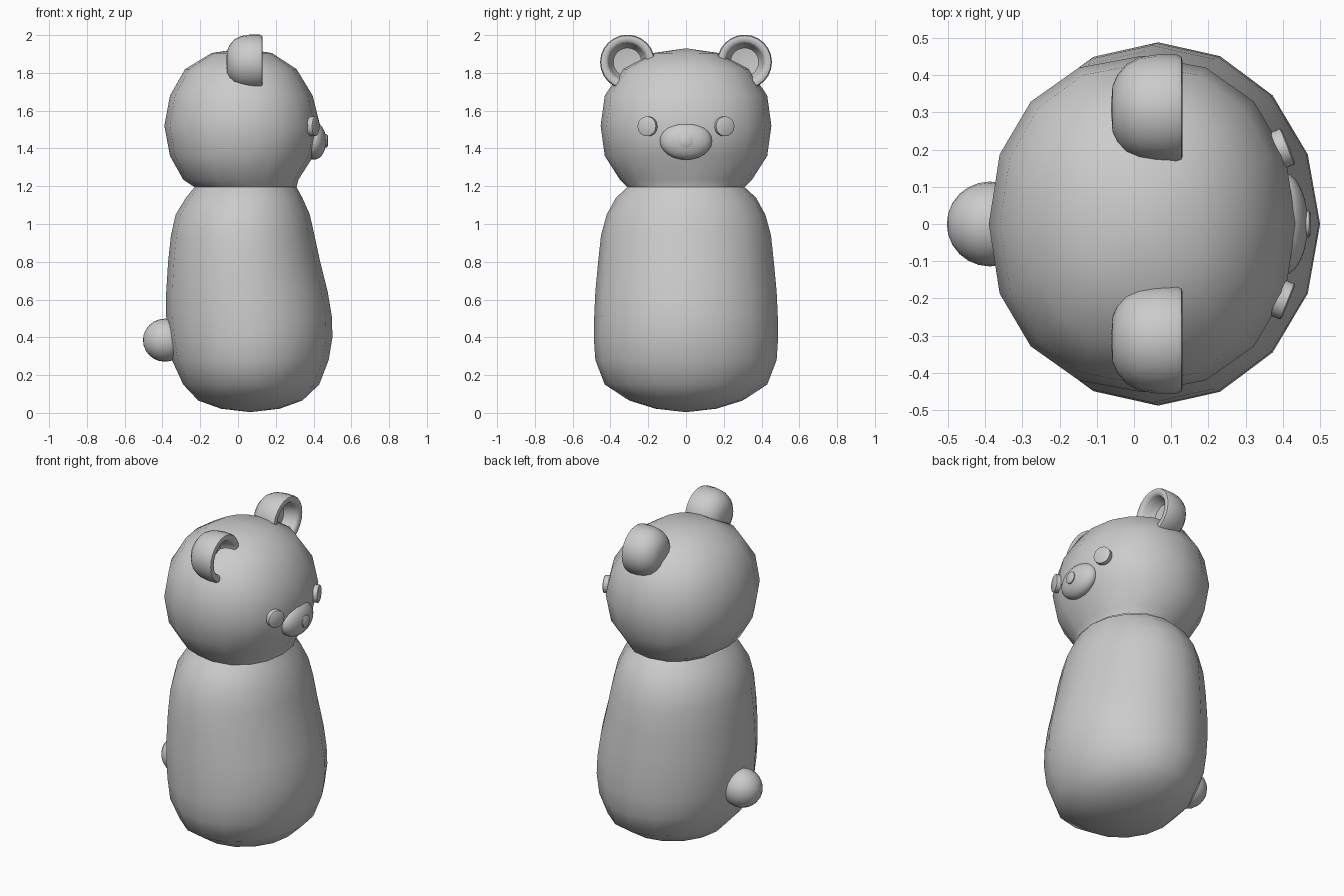
import bpy, bmesh, math
from mathutils import Vector

if "Cube" in bpy.data.objects:
    bpy.data.objects.remove(bpy.data.objects["Cube"])


def finish(name, bm, angle=40):
    bmesh.ops.recalc_face_normals(bm, faces=bm.faces[:])
    me = bpy.data.meshes.new(name)
    bm.to_mesh(me)
    bm.free()
    ob = bpy.data.objects.new(name, me)
    bpy.context.collection.objects.link(ob)
    bpy.ops.object.select_all(action='DESELECT')
    ob.select_set(True)
    bpy.context.view_layer.objects.active = ob
    bpy.ops.object.shade_smooth_by_angle(angle=math.radians(angle))
    return ob


def spow(v, e):
    return math.copysign(abs(v) ** e, v)


def loft(name, rings, bottom=None, top=None, sides=16, e=1.0):
    """Rings are (z, x_min, x_max, half_width_y); bottom/top are optional pole points."""
    bm = bmesh.new()
    loops = []
    for z, x0, x1, ry in rings:
        cx, rx = (x0 + x1) / 2, (x1 - x0) / 2
        angs = [2 * math.pi * i / sides for i in range(sides)]
        loops.append([bm.verts.new((cx + rx * spow(math.cos(a), e),
                                    ry * spow(math.sin(a), e), z)) for a in angs])
    for a, b in zip(loops, loops[1:]):
        for i in range(sides):
            j = (i + 1) % sides
            bm.faces.new((a[i], a[j], b[j], b[i]))
    for pole, ring in ((bottom, loops[0]), (top, loops[-1])):
        if pole:
            p = bm.verts.new(pole)
            for i in range(sides):
                bm.faces.new((p, ring[i], ring[(i + 1) % sides]))
    return finish(name, bm, 60)


def lathe(name, profile, loc, direction, sides=24, angle=40, squash=(1, 1)):
    """Revolve (along, radius) points about a direction; zero radius makes a pole."""
    bm = bmesh.new()
    q = Vector(direction).to_track_quat('X', 'Z')
    loops = []
    for h, r in profile:
        n = 1 if r == 0 else sides
        loops.append([bm.verts.new(q @ Vector((
            h, r * squash[0] * math.cos(2 * math.pi * i / sides),
            r * squash[1] * math.sin(2 * math.pi * i / sides))) + Vector(loc))
            for i in range(n)])
    for a, b in zip(loops, loops[1:]):
        for i in range(sides):
            j = (i + 1) % sides
            if len(a) == 1:
                bm.faces.new((a[0], b[i], b[j]))
            elif len(b) == 1:
                bm.faces.new((a[i], a[j], b[0]))
            else:
                bm.faces.new((a[i], a[j], b[j], b[i]))
    return finish(name, bm, angle)


# Body and head share the neck ring
neck = (1.195, -0.23, 0.31, 0.31)
loft("body", [
    (0.022, -0.09, 0.22, 0.16), (0.065, -0.21, 0.34, 0.30), (0.15, -0.29, 0.43, 0.43),
    (0.28, -0.35, 0.48, 0.48), (0.40, -0.37, 0.50, 0.488), (0.51, -0.38, 0.497, 0.486),
    (0.64, -0.38, 0.475, 0.48), (0.80, -0.37, 0.435, 0.465), (0.94, -0.355, 0.405, 0.45),
    (1.05, -0.33, 0.38, 0.42), (1.14, -0.275, 0.34, 0.37), neck],
    bottom=(0.065, 0, 0.004))

loft("head", [
    neck, (1.235, -0.29, 0.32, 0.35), (1.36, -0.36, 0.40, 0.43), (1.52, -0.39, 0.435, 0.452),
    (1.68, -0.36, 0.395, 0.43), (1.82, -0.28, 0.31, 0.335), (1.905, -0.14, 0.18, 0.175)],
    top=(0.02, 0, 1.93), e=0.92)

# Cupped ears, opening forward
ear = [(-0.062, 0), (-0.058, 0.06), (-0.045, 0.09), (-0.02, 0.12), (0.015, 0.138),
       (0.06, 0.145), (0.115, 0.145), (0.127, 0.140), (0.130, 0.130), (0.127, 0.110),
       (0.115, 0.100), (0.075, 0.092), (0.045, 0.075), (0.035, 0)]
eye = [(-0.03, 0), (-0.03, 0.052), (0.008, 0.052), (0.012, 0.045), (0.012, 0)]
for side, s in (("left", 1), ("right", -1)):
    lathe(side + "_ear", ear, (0, s * 0.31, 1.857), (1, 0, 0), angle=50)
    lathe(side + "_eye", eye, (0.404, s * 0.205, 1.517), (0.93, s * 0.37, 0))

# Muzzle and nose
arc = [math.radians(a) for a in range(-90, 91, 15)]
dome = [(math.sin(a), 0 if abs(math.cos(a)) < 1e-6 else math.cos(a)) for a in arc]
lathe("muzzle", [(0.065 * h, r) for h, r in dome], (0.402, 0, 1.44), (1, 0, 0.0),
      angle=60, squash=(0.138, 0.10))
lathe("nose", [(-0.04, 0), (-0.04, 0.036), (0.004, 0.036), (0.010, 0.026), (0.010, 0)],
      (0.466, 0, 1.44), (1, 0, 0), sides=16)

# Round tail
lathe("tail", [(0.116 * h, r * 0.114) for h, r in dome], (-0.387, 0, 0.385), (-1, 0, 0),
      angle=60)
